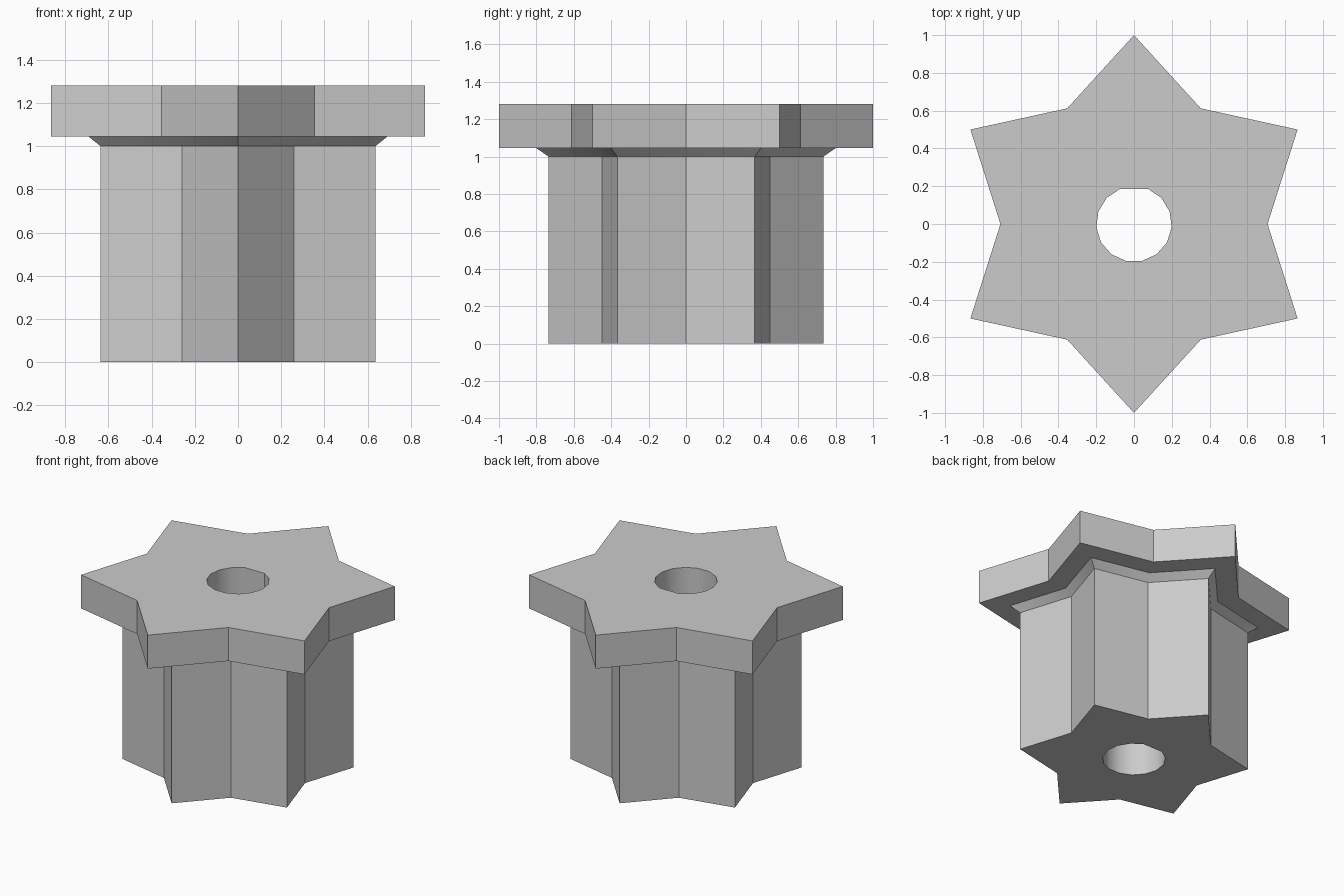
import bpy
import bmesh
from math import sin, cos, radians

cube = bpy.data.objects.get("Cube")
if cube:
    bpy.data.objects.remove(cube, do_unlink=True)

INNER_RATIO = 0.707   # valley radius relative to tip radius
BORE_RADIUS = 0.2
FLAT_HALF_ANGLE = 22  # half the angle spanned by the flat of the bore
ARC_STEPS = 13

# Height and tip radius of each star outline, bottom to top
LEVELS = [(0, 0.735), (1.0, 0.735), (1.045, 0.80), (1.045, 1.0), (1.28, 1.0)]


def star(bm, z, radius):
    ring = []
    for i in range(12):
        a = radians(90 + 30 * i)
        r = radius if i % 2 == 0 else radius * INNER_RATIO
        ring.append(bm.verts.new((r * cos(a), r * sin(a), z)))
    return ring


def bore(bm, z):
    ring = []
    sweep = 360 - 2 * FLAT_HALF_ANGLE
    for i in range(ARC_STEPS + 1):
        a = radians(90 + FLAT_HALF_ANGLE + sweep * i / ARC_STEPS)
        ring.append(bm.verts.new((BORE_RADIUS * cos(a), BORE_RADIUS * sin(a), z)))
    return ring


def wall(bm, low, high):
    n = len(low)
    for i in range(n):
        j = (i + 1) % n
        bm.faces.new((low[i], low[j], high[j], high[i]))


def cap(bm, outer, inner):
    edges = []
    for ring in (outer, inner):
        for i, v in enumerate(ring):
            edges.append(bm.edges.get((v, ring[(i + 1) % len(ring)])))
    bmesh.ops.triangle_fill(bm, use_beauty=True, edges=edges)


# Star column, flared collar and wide star head
bm = bmesh.new()
stars = [star(bm, z, r) for z, r in LEVELS]
for low, high in zip(stars, stars[1:]):
    wall(bm, low, high)

# D-shaped through bore and the end faces around it
bores = [bore(bm, LEVELS[0][0]), bore(bm, LEVELS[-1][0])]
wall(bm, *bores)
cap(bm, stars[0], bores[0])
cap(bm, stars[-1], bores[1])
bmesh.ops.recalc_face_normals(bm, faces=bm.faces[:])

mesh = bpy.data.meshes.new("star_knob")
bm.to_mesh(mesh)
bm.free()
knob = bpy.data.objects.new("star_knob", mesh)
bpy.context.collection.objects.link(knob)

# Plain grey
grey = bpy.data.materials.new("plain_grey")
grey.use_nodes = True
colour = (0.6, 0.6, 0.6, 1)
grey.diffuse_color = colour
for node in grey.node_tree.nodes:
    if node.type == "BSDF_PRINCIPLED":
        node.inputs["Base Color"].default_value = colour
mesh.materials.append(grey)

# Round the bore wall, keep all corners crisp
bpy.ops.object.select_all(action="DESELECT")
knob.select_set(True)
bpy.context.view_layer.objects.active = knob
bpy.ops.object.shade_smooth_by_angle(angle=radians(28))
